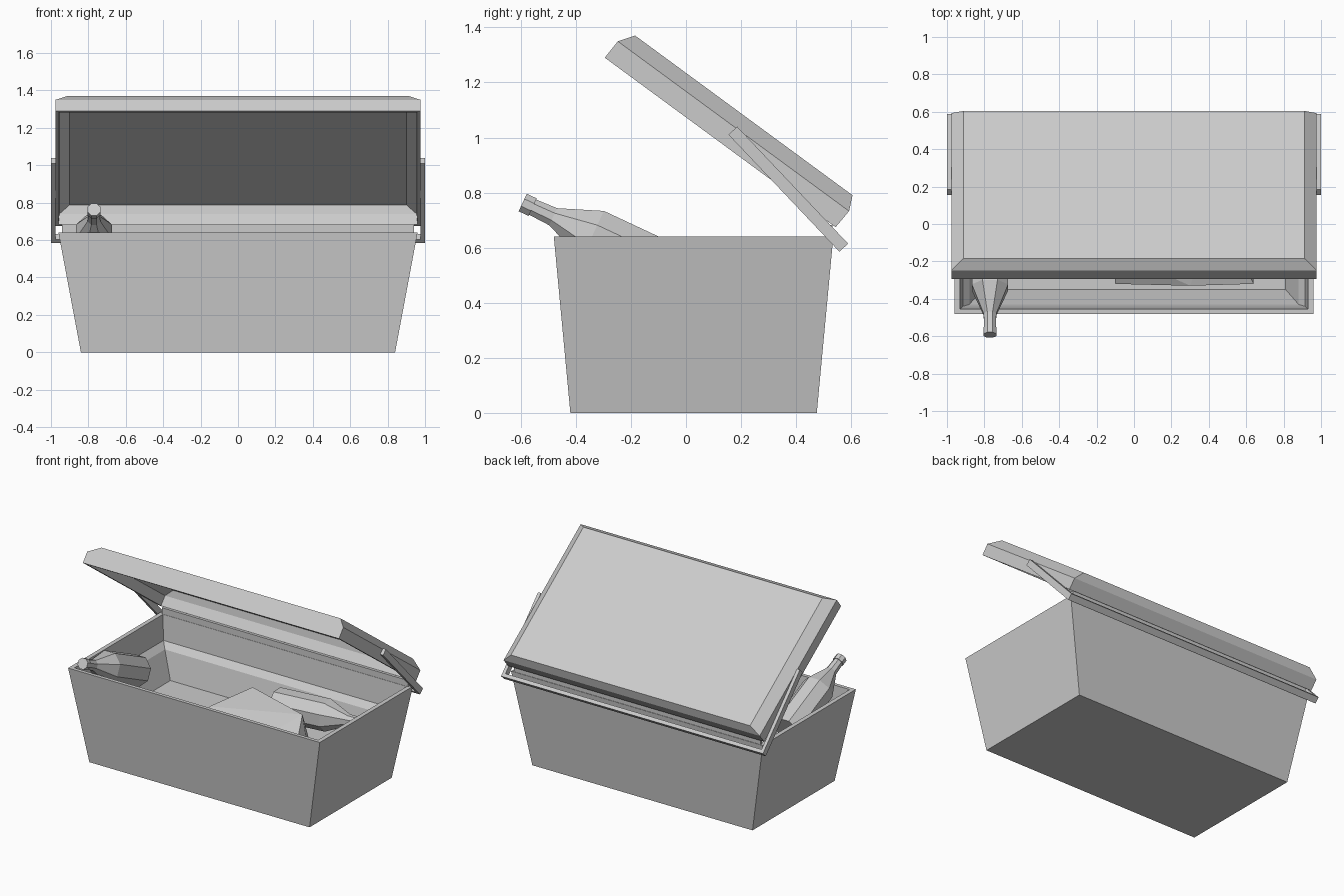
import bpy, bmesh, math
from mathutils import Vector, Matrix

if "Cube" in bpy.data.objects:
    bpy.data.objects.remove(bpy.data.objects["Cube"])


def finish(name, bm, matrix=None):
    if matrix is not None:
        bm.transform(matrix)
    bmesh.ops.recalc_face_normals(bm, faces=bm.faces[:])
    me = bpy.data.meshes.new(name)
    bm.to_mesh(me)
    bm.free()
    ob = bpy.data.objects.new(name, me)
    bpy.context.collection.objects.link(ob)
    return ob


def bridge(bm, loops):
    rings = [[bm.verts.new(p) for p in loop] for loop in loops]
    for a, b in zip(rings, rings[1:]):
        n = len(a)
        for i in range(n):
            bm.faces.new((a[i], a[(i + 1) % n], b[(i + 1) % n], b[i]))
    bm.faces.new(rings[0])
    bm.faces.new(rings[-1])


def tub(name, levels, matrix=None):
    """Stacked rectangles: half width, near y, far y, height."""
    bm = bmesh.new()
    bridge(bm, [[(-w, a, z), (w, a, z), (w, b, z), (-w, b, z)] for w, a, b, z in levels])
    return finish(name, bm, matrix)


def box(name, centre, size, matrix=None):
    bm = bmesh.new()
    bmesh.ops.create_cube(bm, size=1)
    bm.transform(Matrix.Translation(centre) @ Matrix.Diagonal((*size, 1)))
    return finish(name, bm, matrix)


def bottle(name, lip, direction, sides=8):
    profile = [(0, .038), (.04, .038), (.04, .033), (.122, .037), (.28, .105), (.65, .105)]
    bm = bmesh.new()
    off = math.pi / sides
    bridge(bm, [[(r * math.cos(off + i * math.tau / sides),
                  r * math.sin(off + i * math.tau / sides), h)
                 for i in range(sides)] for h, r in profile])
    turn = Vector(direction).to_track_quat('Z', 'Y').to_matrix().to_4x4()
    return finish(name, bm, Matrix.Translation(lip) @ turn)


def chunk(name, points):
    bm = bmesh.new()
    for p in points:
        bm.verts.new(p)
    bmesh.ops.convex_hull(bm, input=bm.verts[:])
    return finish(name, bm)


# Tapered open box with an inner ledge and sunken floor
tub("cooler_body", [
    (.84, -.42, .475, 0), (.96, -.48, .535, .64), (.93, -.455, .51, .64),
    (.915, -.44, .495, .47), (.88, -.43, .46, .43), (.81, -.35, .42, .25)])

# Hollow bevelled lid, tilted open around the back edge
u, n = Vector((0, .806, -.592)), Vector((0, .592, .806))
lid_frame = Matrix.Translation((0, -.295, 1.29)) @ Matrix((Vector((1, 0, 0)), u, n)).transposed().to_4x4()
tub("lid", [
    (.90, .055, 1.0, .112), (.955, .02, 1.022, .068), (.96, .015, 1.025, 0),
    (.977, 0, 1.04, 0), (.977, .003, 1.045, .076), (.912, .041, 1.021, .13)], lid_frame)

# Hinge strip closing the gap behind the lid
box("hinge_strip", (0, .522, .658), (1.88, .02, .05))

# Carry handle: two side arms and a rear cross bar
top, low = Vector((0, .17, 1.025)), Vector((0, .573, .60))
span = low - top
h_frame = Matrix.Translation((top + low) / 2) @ Matrix.Rotation(math.atan2(span.z, span.y), 4, 'X')
for side, label in ((-1, "left"), (1, "right")):
    box("handle_arm_" + label, (side * .988, 0, 0), (.022, span.length, .043), h_frame)
box("handle_bar", (0, span.length / 2 - .012, 0), (1.97, .024, .043), h_frame)

# Bottles: one leaning on the front rim, one lying inside
bottle("leaning_bottle", (-.77, -.593, .764), (0, .906, -.423))
bottle("lying_bottle", (.78, .28, .43), (-1, -.06, -.03))

# Faceted ice block
chunk("ice_block", [
    (-.12, -.14, .47), (0, .16, .52), (.45, .06, .49), (-.1, -.32, .36), (.3, -.33, .38),
    (.64, -.32, .34), (.62, -.1, .25), (-.1, -.3, .24), (.6, -.3, .24), (0, .2, .24), (.45, .15, .24)])
